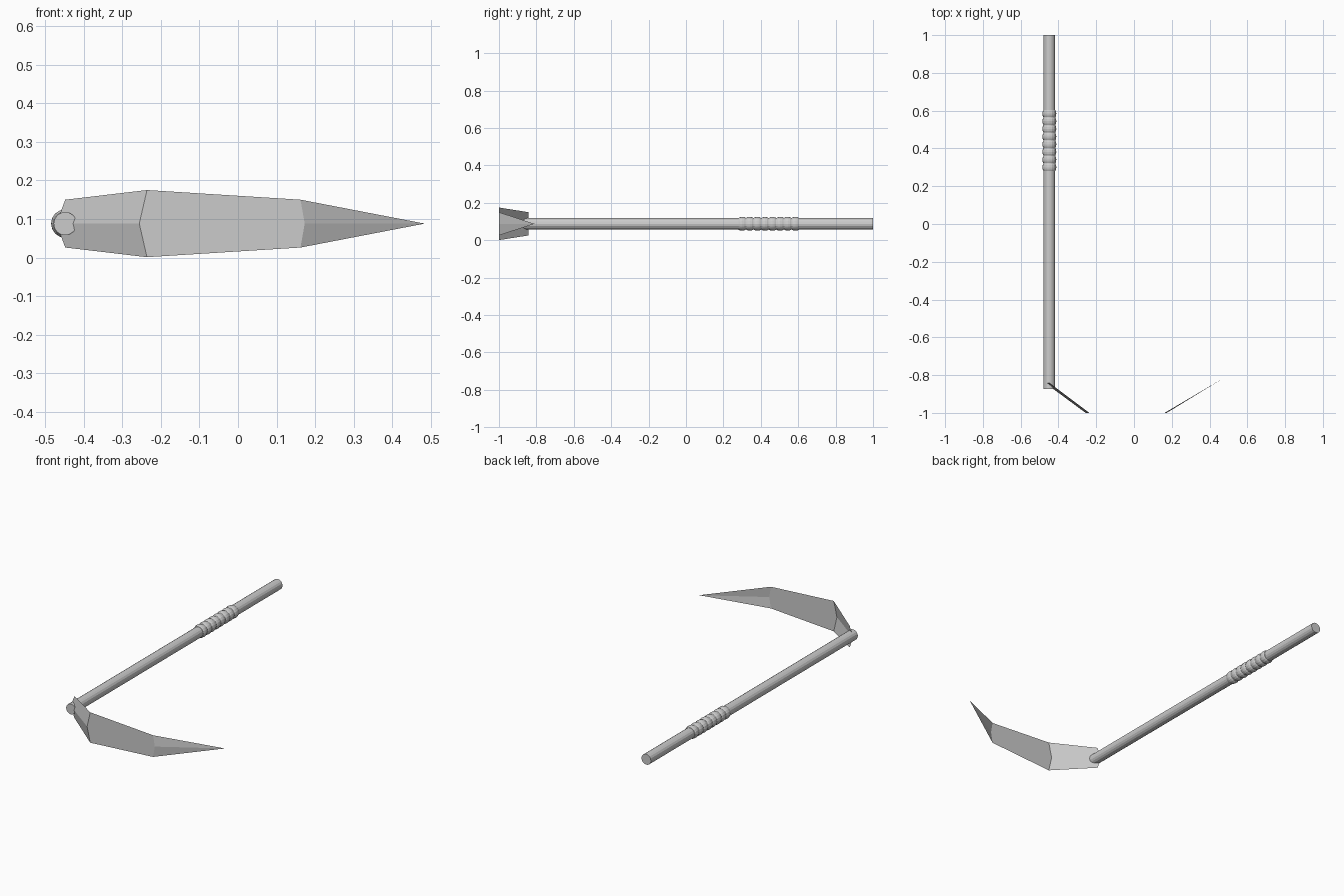
import bpy, bmesh, math

if "Cube" in bpy.data.objects:
    bpy.data.objects.remove(bpy.data.objects["Cube"])

ZC = 0.088      # height of the centre line
HX = -0.448     # handle x position


def make_object(name, bm):
    bmesh.ops.recalc_face_normals(bm, faces=bm.faces)
    mesh = bpy.data.meshes.new(name)
    bm.to_mesh(mesh)
    bm.free()
    ob = bpy.data.objects.new(name, mesh)
    bpy.context.collection.objects.link(ob)
    return ob


def lathe_y(name, profile, sides=16):
    """Revolve (y, radius) points around the handle axis, with capped ends."""
    bm = bmesh.new()
    rings = []
    for y, r in profile:
        rings.append([bm.verts.new((HX + r * math.cos(2 * math.pi * i / sides), y,
                                    ZC + r * math.sin(2 * math.pi * i / sides)))
                      for i in range(sides)])
    for a, b in zip(rings, rings[1:]):
        for i in range(sides):
            j = (i + 1) % sides
            bm.faces.new((a[i], a[j], b[j], b[i]))
    bm.faces.new(rings[0])
    bm.faces.new(rings[-1])
    return make_object(name, bm)


# Long shaft
lathe_y("handle_shaft", [(-0.873, 0.03), (1.0, 0.03)])

# Ribbed grip: a row of rounded bands
bands, y0, y1 = 8, 0.28, 0.605
step = (y1 - y0) / bands
profile = [(y0, 0.029)]
for k in range(bands):
    for t, r in ((0.03, 0.0315), (0.22, 0.0352), (0.5, 0.0368), (0.78, 0.0352), (0.97, 0.0315)):
        profile.append((y0 + (k + t) * step, r))
profile.append((y1, 0.029))
lathe_y("grip_bands", profile)

# Bent sheet blade with a shallow centre ridge: edge x, ridge x, y, half height
stations = [(-0.448, -0.471, -0.841, 0.062),
            (-0.236, -0.256, -1.0, 0.087),
            (0.162, 0.173, -1.0, 0.062)]
bm = bmesh.new()
rows = [[bm.verts.new((ex, y, ZC + h)), bm.verts.new((rx, y, ZC)),
         bm.verts.new((ex, y, ZC - h))] for ex, rx, y, h in stations]
tip = bm.verts.new((0.484, -0.81, ZC))
for a, b in zip(rows, rows[1:]):
    for i in range(2):
        bm.faces.new((a[i], a[i + 1], b[i + 1], b[i]))
for i in range(2):
    bm.faces.new((rows[-1][i], rows[-1][i + 1], tip))
make_object("scythe_blade", bm)
